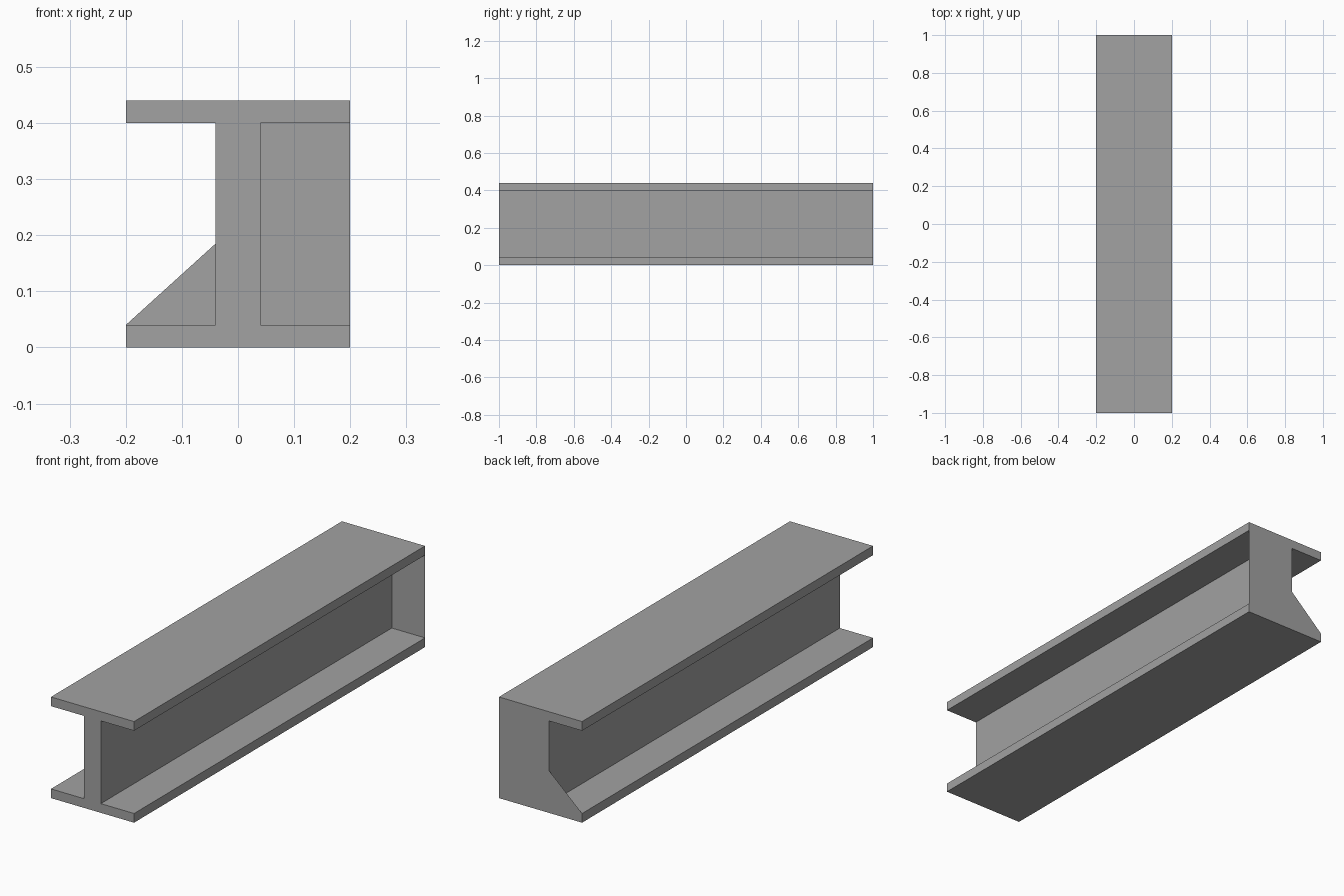
import bpy
import bmesh

cube = bpy.data.objects.get("Cube")
if cube:
    bpy.data.objects.remove(cube, do_unlink=True)

# Main dimensions
HALF_W, HALF_L, HEIGHT = 0.2, 1.0, 0.44
WEB, FLANGE = 0.04, 0.04
TOP = HEIGHT - FLANGE
GUSSET_TOP = 0.185

steel = bpy.data.materials.new("steel_grey")
steel.use_nodes = True
grey = (0.36, 0.36, 0.36, 1)
steel.diffuse_color = grey
steel.node_tree.nodes["Principled BSDF"].inputs["Base Color"].default_value = grey


def make_profile(name, outline, y, length=0):
    """Flat x-z outline at y, extruded along +y when a length is given."""
    bm = bmesh.new()
    face = bm.faces.new([bm.verts.new((x, y, z)) for x, z in outline])
    if length:
        result = bmesh.ops.extrude_face_region(bm, geom=[face], use_keep_orig=True)
        moved = [v for v in result["geom"] if isinstance(v, bmesh.types.BMVert)]
        bmesh.ops.translate(bm, verts=moved, vec=(0, length, 0))
        bmesh.ops.recalc_face_normals(bm, faces=bm.faces)
    else:
        bm.normal_update()
        if face.normal.y < 0:
            face.normal_flip()
    mesh = bpy.data.meshes.new(name)
    bm.to_mesh(mesh)
    bm.free()
    mesh.materials.append(steel)
    obj = bpy.data.objects.new(name, mesh)
    bpy.context.collection.objects.link(obj)
    return obj


# I-shaped beam: right half of the section, mirrored for the left
half = [(HALF_W, 0), (HALF_W, FLANGE), (WEB, FLANGE),
        (WEB, TOP), (HALF_W, TOP), (HALF_W, HEIGHT)]
section = half + [(-x, z) for x, z in reversed(half)]
make_profile("beam", section, -HALF_L, 2 * HALF_L)

# Sheet closing one channel at the back end
make_profile("end_plate", [(WEB, FLANGE), (HALF_W, FLANGE),
                           (HALF_W, TOP), (WEB, TOP)], HALF_L)

# Triangular sheet in the other channel
make_profile("end_gusset", [(-HALF_W, FLANGE), (-WEB, FLANGE),
                            (-WEB, GUSSET_TOP)], HALF_L)
